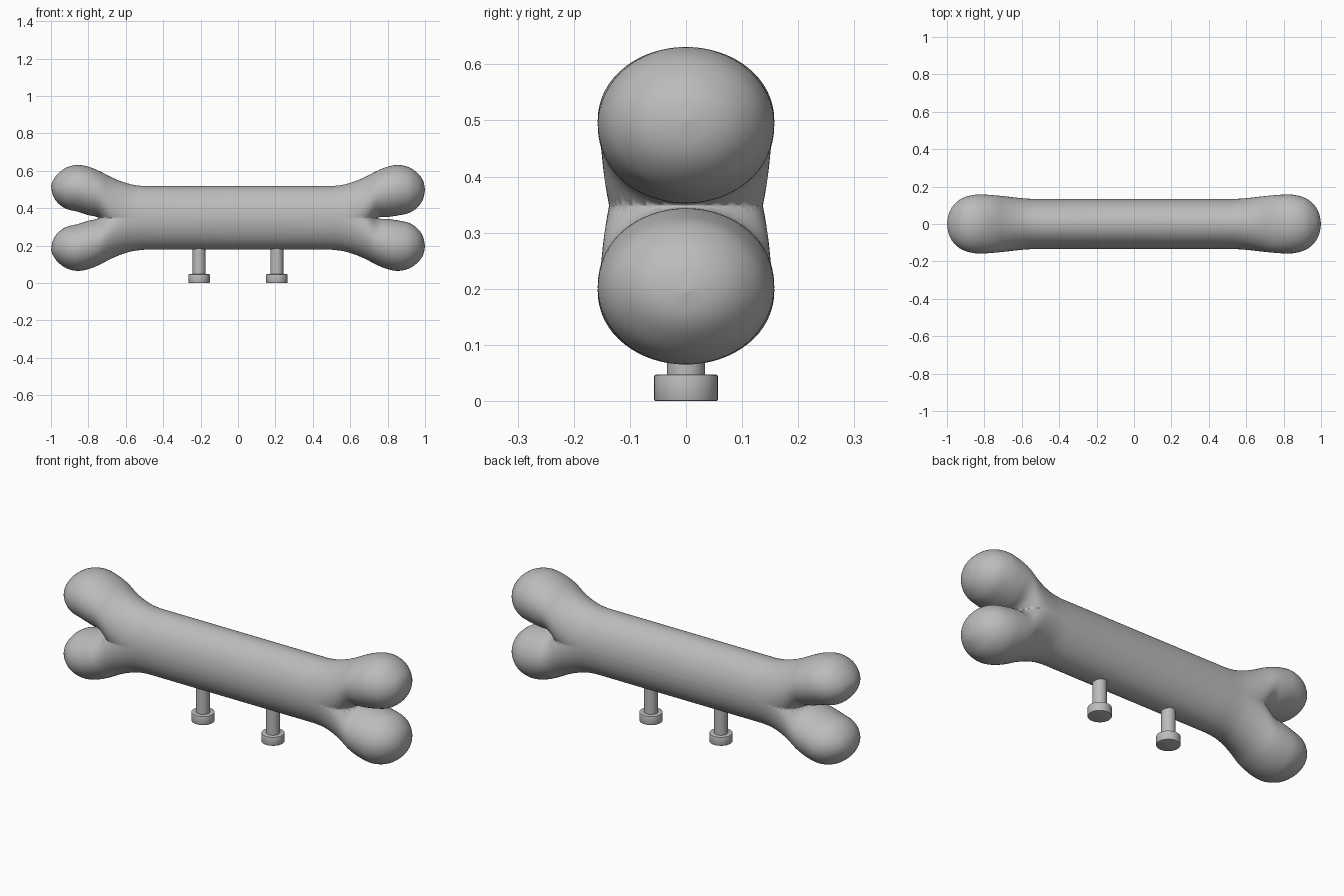
import bpy
import bmesh
from math import cos, sin, pi, radians

cube = bpy.data.objects.get("Cube")
if cube:
    bpy.data.objects.remove(cube, do_unlink=True)

MID_Z = 0.348
SIDES = 64
STEPS = 5

grey = bpy.data.materials.new("plain grey")
grey.use_nodes = True
grey.diffuse_color = (0.5, 0.5, 0.5, 1)
grey.node_tree.nodes["Principled BSDF"].inputs["Base Color"].default_value = grey.diffuse_color


def finish(name, bm, location, angle):
    """Turn a bmesh into a smooth shaded grey object."""
    mesh = bpy.data.meshes.new(name)
    bm.to_mesh(mesh)
    bm.free()
    mesh.materials.append(grey)
    obj = bpy.data.objects.new(name, mesh)
    obj.location = location
    bpy.context.collection.objects.link(obj)
    bpy.ops.object.select_all(action='DESELECT')
    obj.select_set(True)
    bpy.context.view_layer.objects.active = obj
    bpy.ops.object.shade_smooth_by_angle(angle=radians(angle))
    return obj


def spline(rows):
    """Smoothly resample rows of values."""
    pts = [rows[0]] + rows + [rows[-1]]
    out = []
    for a, b, c, d in zip(pts, pts[1:], pts[2:], pts[3:]):
        for i in range(STEPS):
            t = i / STEPS
            out.append([q + t * ((r - p) + t * (2*p - 5*q + 4*r - s + t * (3*q - p - 3*r + s))) / 2
                        for p, q, r, s in zip(a, b, c, d)])
    return out + [rows[-1]]


# Upper knob slices: x, top, bottom, half width
knob = [
    (0.5, 0.518, 0.178, 0.133),
    (0.56, 0.525, 0.19, 0.135),
    (0.62, 0.542, 0.22, 0.14),
    (0.68, 0.567, 0.27, 0.147),
    (0.74, 0.598, 0.345, 0.153),
    (0.8, 0.622, 0.353, 0.157),
    (0.86, 0.631, 0.362, 0.155),
    (0.92, 0.616, 0.377, 0.137),
    (0.965, 0.582, 0.41, 0.1),
    (0.99, 0.546, 0.45, 0.055),
    (1, 0.5, 0.5, 0),
]


def slices(side, lift):
    """Knob slices for one end, its underside raised by lift."""
    rows = []
    for x, top, bottom, width in knob:
        raised = bottom + lift * min(1, max(0, (x - 0.74) / 0.12))
        rows.append((side * x, max(top, raised), raised, width))
    return spline(rows)


# Bone: loft the upper half along x, cut at mid height and mirror it down
bm = bmesh.new()
rings = []
for x, top, bottom, width in slices(-1, 0.02)[::-1] + slices(1, 0):
    centre, height = (top + bottom) / 2 - MID_Z, (top - bottom) / 2
    rings.append([bm.verts.new((x, width * cos(2 * pi * i / SIDES),
                                centre + height * sin(2 * pi * i / SIDES)))
                  for i in range(SIDES)])
for a, b in zip(rings, rings[1:]):
    for i in range(SIDES):
        j = (i + 1) % SIDES
        bm.faces.new((a[i], a[j], b[j], b[i]))
bmesh.ops.remove_doubles(bm, verts=bm.verts, dist=0.0001)
bmesh.ops.recalc_face_normals(bm, faces=bm.faces)
bmesh.ops.bisect_plane(bm, geom=bm.verts[:] + bm.edges[:] + bm.faces[:],
                       plane_co=(0, 0, 0), plane_no=(0, 0, 1), clear_inner=True)
bone = finish("bone", bm, (0, 0, MID_Z), 60)
mirror = bone.modifiers.new("lower half", 'MIRROR')
mirror.use_axis = (False, False, True)
mirror.merge_threshold = 0.001


def cylinder(name, x, radius, low, high, bevel=0):
    bm = bmesh.new()
    bmesh.ops.create_cone(bm, cap_ends=True, segments=32, radius1=radius,
                          radius2=radius, depth=high - low)
    if bevel:
        rims = [e for e in bm.edges if abs(e.verts[0].co.z - e.verts[1].co.z) < 0.001]
        bmesh.ops.bevel(bm, geom=rims, offset=bevel, segments=2,
                        profile=0.5, affect='EDGES')
    finish(name, bm, (x, 0, (low + high) / 2), 35)


# Two pegs with wider feet
for side, x in (("left", 0.208), ("right", -0.208)):
    cylinder(side + "_peg", x, 0.034, 0.03, 0.22)
    cylinder(side + "_foot", x, 0.057, 0, 0.047, 0.003)
